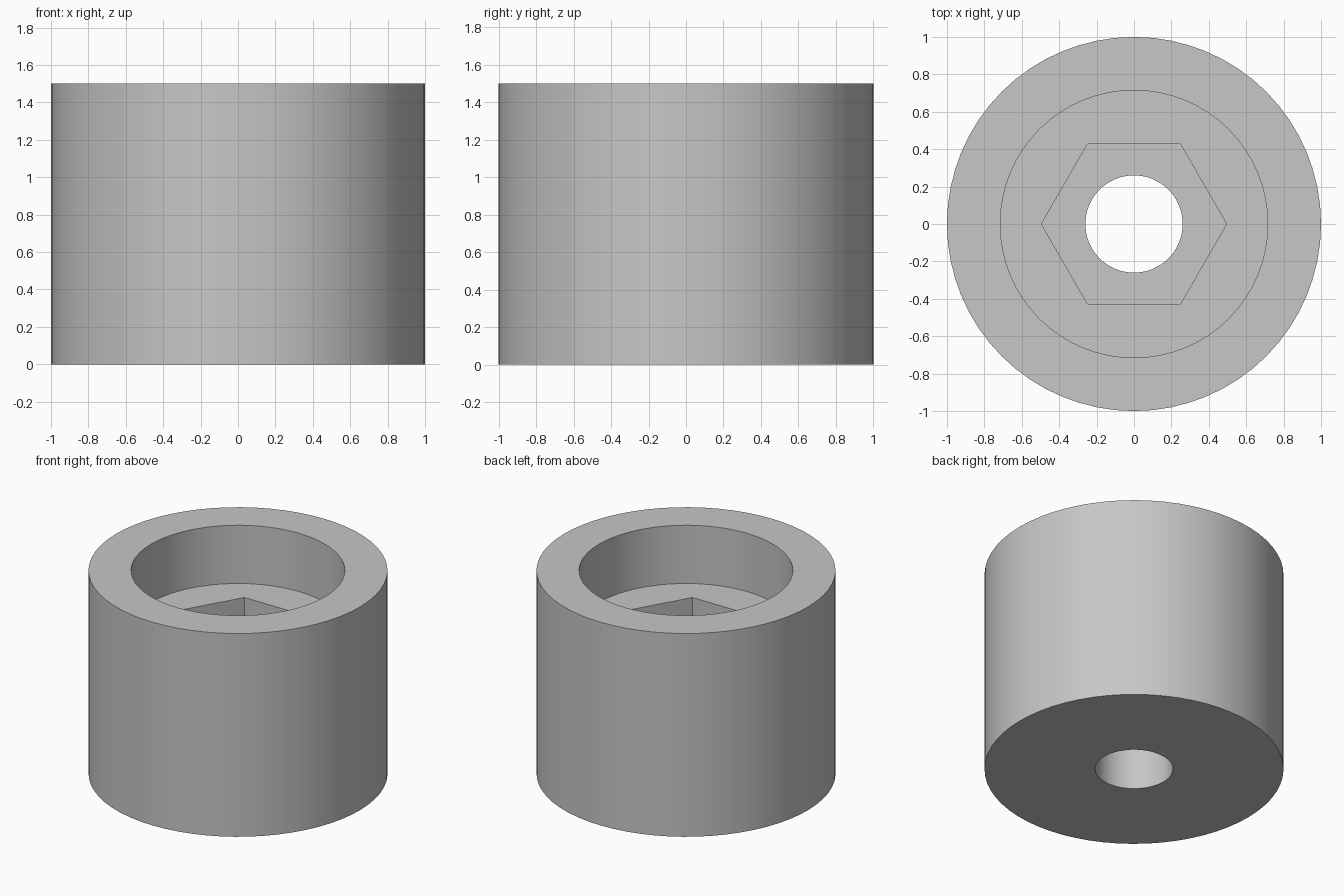
import bpy
import bmesh
from math import cos, sin, tau, radians

cube = bpy.data.objects.get("Cube")
if cube:
    bpy.data.objects.remove(cube, do_unlink=True)

# Proportions
SIDES = 64
HEIGHT, BORE_FLOOR, HEX_FLOOR = 1.5, 1.07, 0.64
OUTER, BORE, HEX, HOLE = 1.0, 0.715, 0.495, 0.26

grey = bpy.data.materials.new("plain grey")
grey.use_nodes = True
colour = (0.57, 0.57, 0.57, 1)
grey.diffuse_color = colour
grey.node_tree.nodes["Principled BSDF"].inputs["Base Color"].default_value = colour

bm = bmesh.new()


def ring(radius, z, sides=SIDES):
    """Closed loop of edges, first corner on +x."""
    verts = [bm.verts.new((radius * cos(tau * i / sides), radius * sin(tau * i / sides), z))
             for i in range(sides)]
    return [bm.edges.new((verts[i - 1], verts[i])) for i in range(sides)]


def wall(lower, upper):
    bmesh.ops.bridge_loops(bm, edges=lower + upper)


def flat(outer, inner):
    bmesh.ops.triangle_fill(bm, edges=outer + inner, use_beauty=True)


# Rings from the outside, over the rim and down through the stepped bore
outer_low, outer_top = ring(OUTER, 0), ring(OUTER, HEIGHT)
bore_top, bore_low = ring(BORE, HEIGHT), ring(BORE, BORE_FLOOR)
hex_top, hex_low = ring(HEX, BORE_FLOOR, 6), ring(HEX, HEX_FLOOR, 6)
hole_top, hole_low = ring(HOLE, HEX_FLOOR), ring(HOLE, 0)

# Upright walls
for lower, upper in ((outer_low, outer_top), (bore_low, bore_top),
                     (hex_low, hex_top), (hole_low, hole_top)):
    wall(lower, upper)

# Rim, bore floor, hexagon pocket floor and underside
for outer, inner in ((outer_top, bore_top), (bore_low, hex_top),
                     (hex_low, hole_top), (outer_low, hole_low)):
    flat(outer, inner)

bmesh.ops.recalc_face_normals(bm, faces=bm.faces)
mesh = bpy.data.meshes.new("stepped_bushing")
bm.to_mesh(mesh)
bm.free()
mesh.materials.append(grey)

bushing = bpy.data.objects.new("stepped_bushing", mesh)
bpy.context.collection.objects.link(bushing)
bpy.ops.object.select_all(action="DESELECT")
bushing.select_set(True)
bpy.context.view_layer.objects.active = bushing
bpy.ops.object.shade_smooth_by_angle(angle=radians(30))
